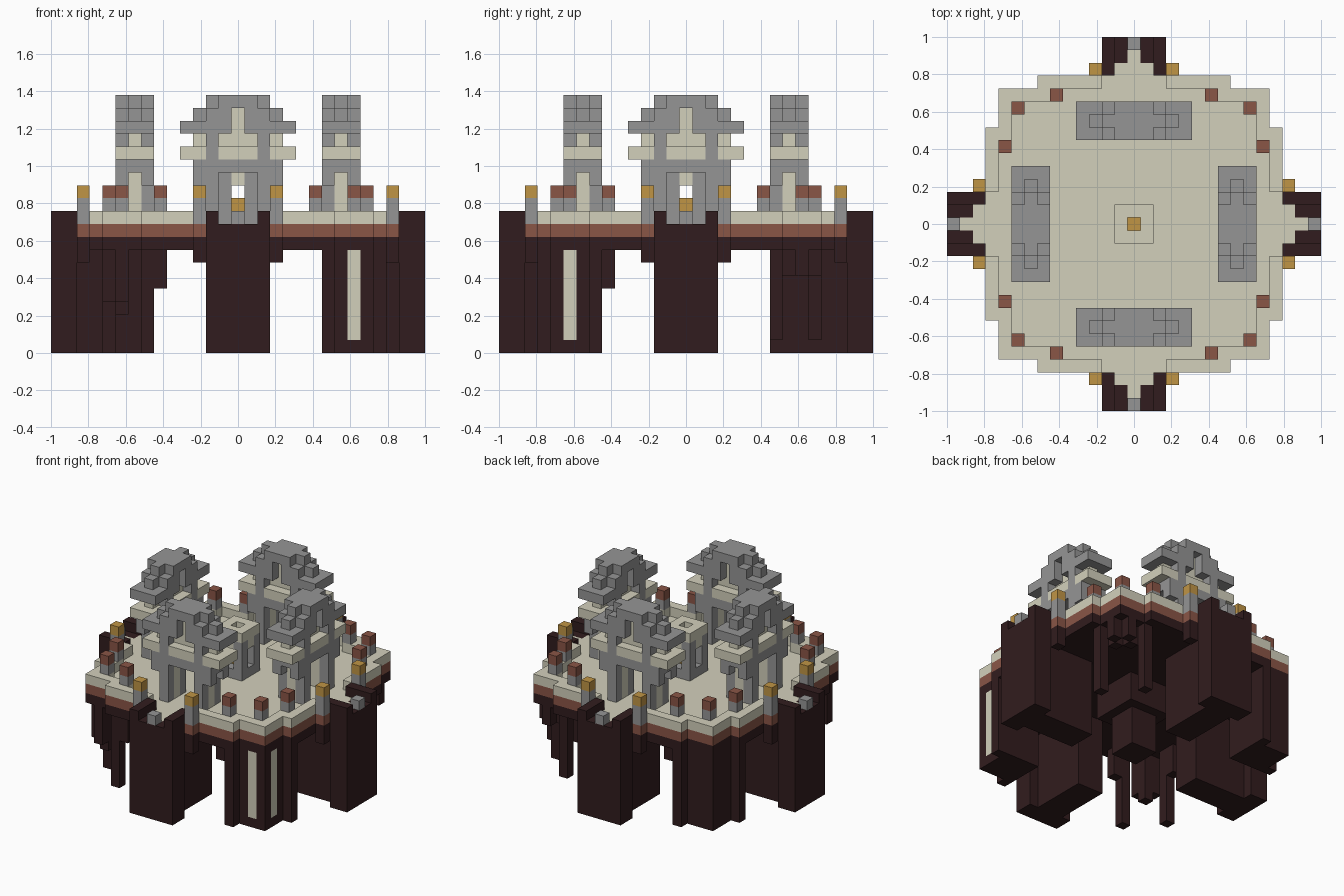
import bpy
import bmesh
import math

cube = bpy.data.objects.get("Cube")
if cube:
    bpy.data.objects.remove(cube, do_unlink=True)

U = 2 / 29  # one block
COLOURS = {
    "dark_rock": (0.031, 0.012, 0.013),
    "grey_stone": (0.30, 0.30, 0.30),
    "pale_stone": (0.65, 0.63, 0.50),
    "red_brick": (0.255, 0.092, 0.062),
    "amber": (0.53, 0.30, 0.06),
}
NAMES = list(COLOURS)
DARK, GREY, PALE, RED, AMBER = range(len(NAMES))
MATS = []
for name, rgb in COLOURS.items():
    m = bpy.data.materials.new(name)
    m.use_nodes = True
    m.diffuse_color = (*rgb, 1)
    bsdf = m.node_tree.nodes["Principled BSDF"]
    bsdf.inputs["Base Color"].default_value = (*rgb, 1)
    bsdf.inputs["Roughness"].default_value = 0.9
    MATS.append(m)

blocks = {}  # cell -> (part, colour)


def turn(x, y, n):
    for _ in range(n):
        x, y = -y, x
    return x, y


def fill(part, colour, xs, ys, zs, turns=(0,), mirror=False):
    """Fill an inclusive range of blocks, repeated by quarter turns."""
    for n in turns:
        for x in range(xs[0], xs[1] + 1):
            for y in range(ys[0], ys[1] + 1):
                for sx in ((1, -1) if mirror else (1,)):
                    px, py = turn(x * sx, y, n)
                    for z in range(zs[0], zs[1] + 1):
                        blocks[px, py, z] = (part, colour)


ALL = (0, 1, 2, 3)


def in_plan(x, y):
    a, b = sorted((abs(x), abs(y)))
    return b <= 10 or (b == 11 and a <= 7)


def in_floor(x, y):
    a, b = sorted((abs(x), abs(y)))
    steps = {10: 5, 11: 2, 12: 1, 13: 0}
    return (b <= 9 and a < 9) or a <= steps.get(b, -1)


# Rock buttresses under the four ends, narrower behind the outer slab
fill("buttress", DARK, (-2, 2), (13, 14), (0, 9), ALL)
fill("buttress", DARK, (-1, 1), (7, 12), (0, 7), ALL)
fill("buttress", DARK, (-2, 2), (11, 12), (8, 9), ALL)
fill("buttress", DARK, (2, 2), (12, 14), (10, 10), ALL, True)

# Layered platform with a sunken floor
for x in range(-14, 15):
    for y in range(-14, 15):
        if in_plan(x, y):
            blocks[x, y, 8] = ("platform", DARK)
            blocks[x, y, 9] = ("platform", RED)
            blocks[x, y, 10] = ("platform", PALE)
        if in_floor(x, y):
            blocks[x, y, 9] = ("floor", PALE)
            blocks.pop((x, y, 10), None)

# Two solid corner piers, one with pale strips on its outer faces
for x in range(7, 12):
    for y in range(7, 12):
        if in_plan(x, y):
            for s in (1, -1):
                fill("corner_pier", DARK, (s * x, s * x), (-s * y, -s * y), (0, 7))
fill("corner_pier", PALE, (9, 9), (-10, -10), (1, 7))
fill("corner_pier", PALE, (10, 10), (-9, -9), (1, 7))

# Hanging rocks under the other two corners and the middle
for s, rocks in ((-1, ((7, 10, 0), (6, 10, 5), (9, 9, 3), (9, 10, 4))),
                 (1, ((7, 10, 1), (9, 10, 6), (8, 9, 6)))):
    for a, b, low in rocks:
        for x, y in ((a, b), (b, a)):
            fill("hanging_rock", DARK, (s * x, s * x), (s * y, s * y), (low, 7))
fill("hanging_rock", DARK, (-2, 2), (-2, 2), (5, 7))
fill("hanging_rock", DARK, (-1, 1), (-1, 1), (1, 4))

# Lamp posts beside each end, and small posts along the rim
for colour, low, high in ((DARK, 7, 8), (RED, 9, 9), (GREY, 10, 11), (AMBER, 12, 12)):
    fill("lamp_post", colour, (3, 3), (12, 12), (low, high), ALL, True)
for x, y in ((6, 10), (9, 9)):
    fill("rim_post", GREY, (x, x), (y, y), (11, 11), ALL, True)
    fill("rim_post", RED, (x, x), (y, y), (12, 12), ALL, True)
fill("end_stone", GREY, (0, 0), (14, 14), (10, 10), ALL)

# Four gate towers: legs, ledges, pale inner wall and stepped roof
T = "gate_tower"
fill(T, PALE, (2, 2), (8, 8), (10, 13), ALL, True)
fill(T, GREY, (-3, 3), (7, 9), (14, 14), ALL)
fill(T, PALE, (-4, 4), (7, 9), (15, 15), ALL)
fill(T, PALE, (-3, 3), (8, 8), (16, 16), ALL)
fill(T, PALE, (-1, 1), (8, 8), (17, 18), ALL)
fill(T, GREY, (2, 4), (7, 9), (17, 17), ALL, True)
fill(T, GREY, (2, 2), (7, 9), (18, 18), ALL, True)
fill(T, GREY, (3, 3), (8, 8), (18, 18), ALL, True)
fill(T, GREY, (-1, 1), (7, 9), (19, 19), ALL)
fill(T, GREY, (-2, 2), (8, 8), (19, 19), ALL)
for y in (7, 9):
    fill(T, GREY, (2, 2), (y, y), (10, 18), ALL, True)
    fill(T, GREY, (3, 3), (y, y), (13, 13), ALL, True)
    fill(T, GREY, (1, 1), (y, y), (17, 18), ALL, True)

# Central shrine with a glowing block under an open canopy
fill("shrine", GREY, (-1, 1), (-1, 1), (10, 10))
fill("shrine", GREY, (1, 1), (1, 1), (11, 13), ALL)
fill("shrine", PALE, (0, 0), (1, 1), (13, 13), ALL)
fill("shrine", PALE, (-1, 1), (1, 1), (14, 14), ALL)
fill("shrine", AMBER, (0, 0), (0, 0), (11, 11))

# Turn the blocks into meshes, keeping only exposed faces
AXES = [(1, 0, 0), (-1, 0, 0), (0, 1, 0), (0, -1, 0), (0, 0, 1), (0, 0, -1)]


def build(part):
    bm = bmesh.new()
    verts = {}

    def corner(p):
        if p not in verts:
            verts[p] = bm.verts.new(((p[0] - 0.5) * U, (p[1] - 0.5) * U, p[2] * U))
        return verts[p]

    for cell, (owner, colour) in blocks.items():
        if owner != part:
            continue
        for d in AXES:
            if tuple(c + e for c, e in zip(cell, d)) in blocks:
                continue
            axis = [abs(e) for e in d].index(1)
            i, j = (axis + 1) % 3, (axis + 2) % 3
            ring = []
            for a, b in ((0, 0), (1, 0), (1, 1), (0, 1)):
                p = list(cell)
                p[axis] += 1 if d[axis] > 0 else 0
                p[i] += a
                p[j] += b
                ring.append(corner(tuple(p)))
            face = bm.faces.new(ring if d[axis] > 0 else ring[::-1])
            face.material_index = colour
    bmesh.ops.dissolve_limit(bm, angle_limit=math.radians(1), verts=bm.verts[:],
                             edges=bm.edges[:], delimit={'MATERIAL'})
    mesh = bpy.data.meshes.new(part)
    bm.to_mesh(mesh)
    bm.free()
    for m in MATS:
        mesh.materials.append(m)
    bpy.context.collection.objects.link(bpy.data.objects.new(part, mesh))


for part in sorted({p for p, _ in blocks.values()}):
    build(part)
